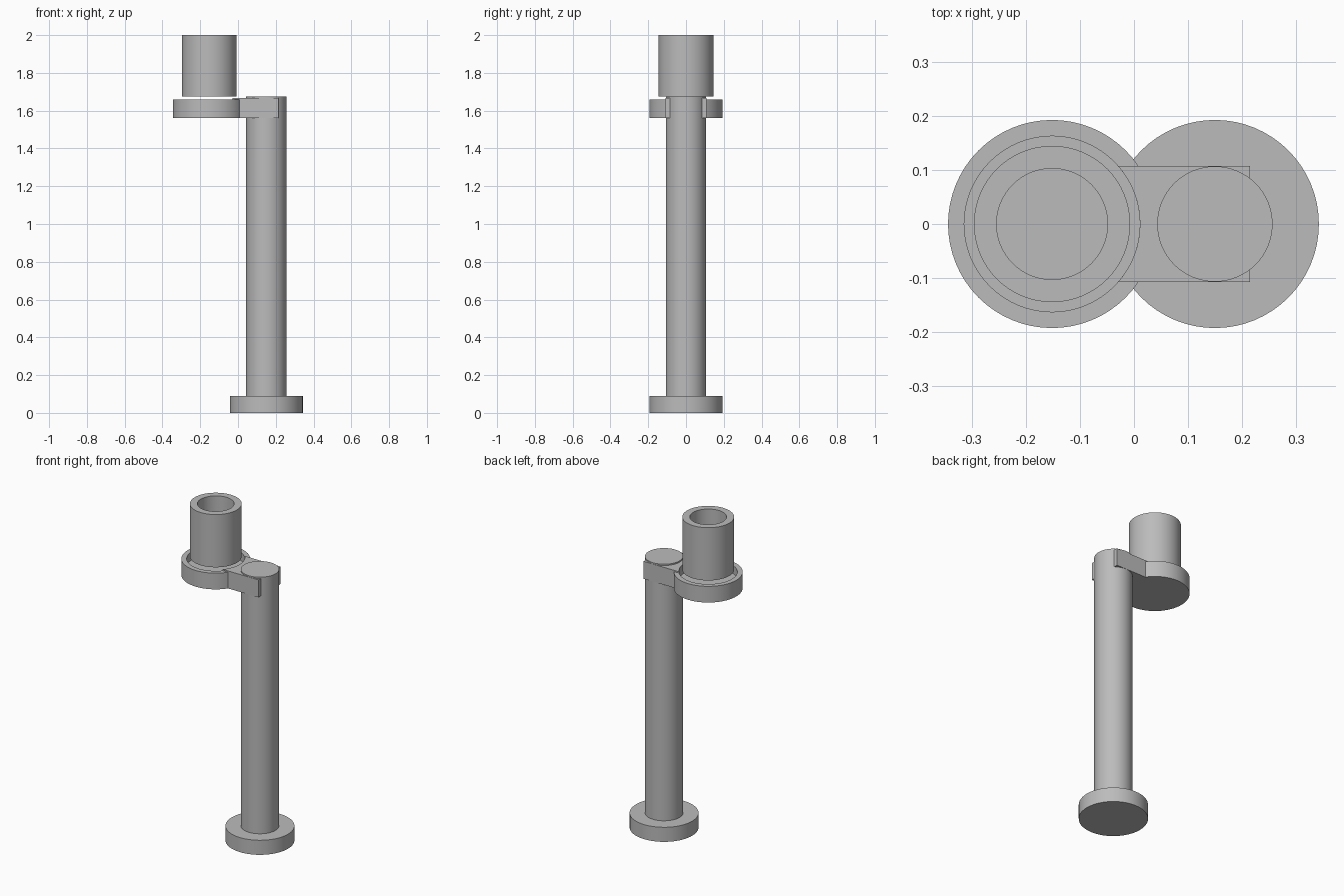
import bpy, bmesh, math

if "Cube" in bpy.data.objects:
    bpy.data.objects.remove(bpy.data.objects["Cube"])

SEGMENTS = 64
POST_X, CUP_X = 0.15, -0.152
TRAY_Z, TRAY_TOP, RECESS_R = 1.56, 1.66, 0.163

grey = bpy.data.materials.new("plain grey")
grey.use_nodes = True
colour = (0.5, 0.5, 0.5, 1)
grey.diffuse_color = colour
grey.node_tree.nodes["Principled BSDF"].inputs["Base Color"].default_value = colour


def finish(bm, name, x):
    """Turn a bmesh into a smooth-sided, sharp-edged object."""
    bmesh.ops.recalc_face_normals(bm, faces=bm.faces)
    mesh = bpy.data.meshes.new(name)
    bm.to_mesh(mesh)
    bm.free()
    obj = bpy.data.objects.new(name, mesh)
    obj.location.x = x
    bpy.context.collection.objects.link(obj)
    mesh.materials.append(grey)
    bpy.ops.object.select_all(action="DESELECT")
    obj.select_set(True)
    bpy.context.view_layer.objects.active = obj
    bpy.ops.object.shade_smooth_by_angle(angle=math.radians(30))


def turned(name, x, profile):
    """Spin (radius, z) rings about a vertical axis and cap both ends."""
    bm = bmesh.new()
    turns = [2 * math.pi * i / SEGMENTS for i in range(SEGMENTS)]
    rings = [[bm.verts.new((r * math.cos(a), r * math.sin(a), z)) for a in turns]
             for r, z in profile]
    for low, high in zip(rings, rings[1:]):
        for i in range(SEGMENTS):
            j = (i + 1) % SEGMENTS
            bm.faces.new((low[i], low[j], high[j], high[i]))
    bm.faces.new(rings[0])
    bm.faces.new(rings[-1])
    finish(bm, name, x)


# Foot and post
turned("base", POST_X, [(0.193, 0), (0.193, 0.09)])
turned("post", POST_X, [(0.107, 0.05), (0.107, 1.676)])

# Round tray with a recess, and the hollow cup above it
turned("tray", CUP_X, [(0.193, TRAY_Z), (0.193, TRAY_TOP),
                       (RECESS_R, TRAY_TOP), (RECESS_R, TRAY_TOP - 0.05)])
turned("cup", CUP_X, [(0.145, 1.674), (0.145, 2), (0.103, 2), (0.103, 1.72)])

# Arm from post to tray, its inner end curved to follow the recess
half_width, arm_end = 0.108, 0.215 - CUP_X
reach = math.asin(half_width / RECESS_R)
steps = 16
bm = bmesh.new()
outline = [(arm_end, -half_width), (arm_end, half_width)]
for i in range(steps + 1):
    a = reach * (1 - 2 * i / steps)
    outline.append((RECESS_R * math.cos(a), RECESS_R * math.sin(a)))
face = bm.faces.new([bm.verts.new((x, y, TRAY_Z)) for x, y in outline])
top = bmesh.ops.extrude_face_region(bm, geom=[face], use_keep_orig=True)["geom"]
bmesh.ops.translate(bm, vec=(0, 0, 0.108),
                    verts=[v for v in top if isinstance(v, bmesh.types.BMVert)])
finish(bm, "arm", CUP_X)
